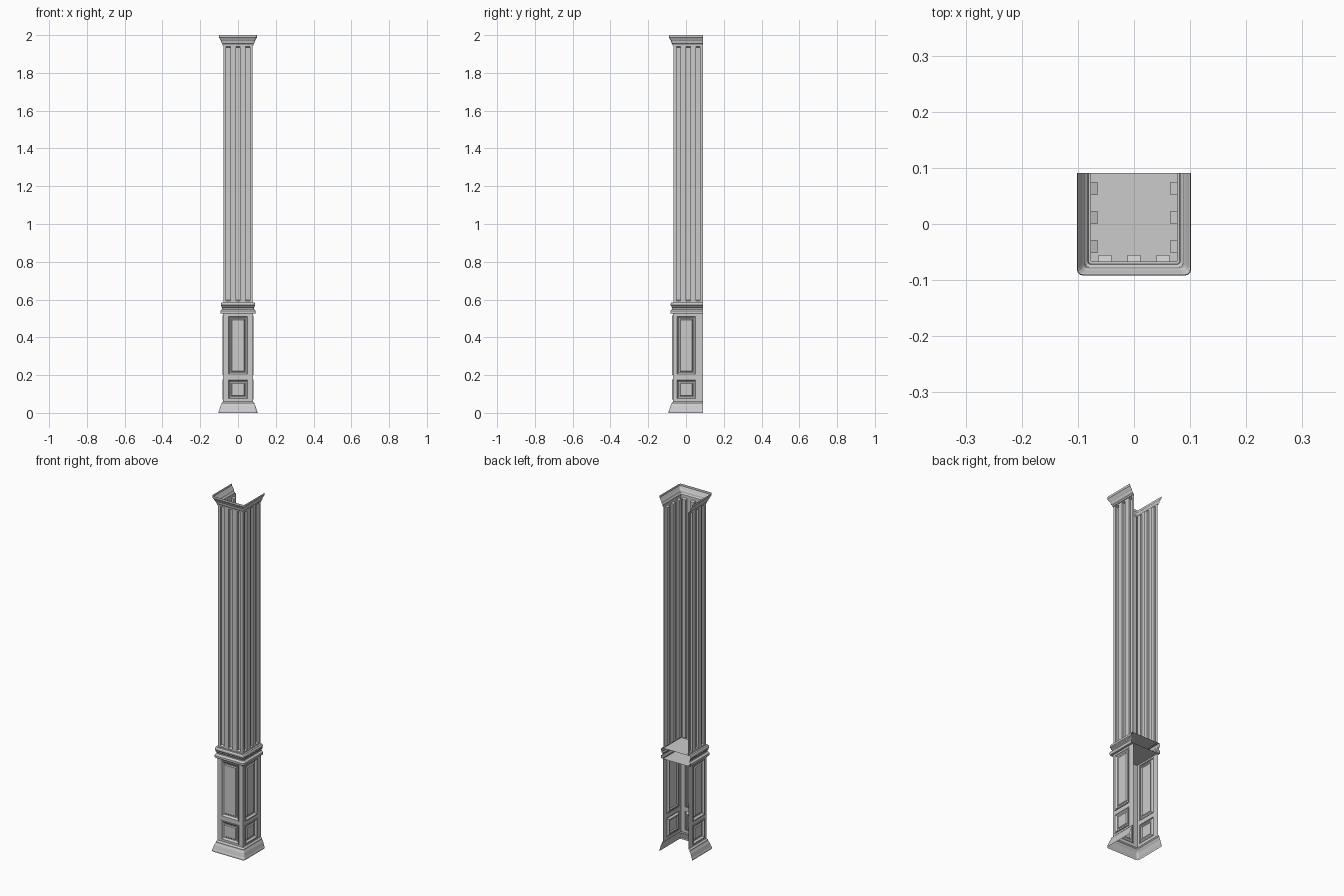
import bpy, bmesh, math

if "Cube" in bpy.data.objects:
    bpy.data.objects.remove(bpy.data.objects["Cube"])

HALF, FRONT, BACK = 0.077, -0.067, 0.091   # core shaft outline, open at the back


def finish(name, bm):
    bmesh.ops.remove_doubles(bm, verts=bm.verts, dist=0.00005)
    me = bpy.data.meshes.new(name)
    bm.to_mesh(me)
    bm.free()
    ob = bpy.data.objects.new(name, me)
    bpy.context.collection.objects.link(ob)
    return ob


def u_outline(e, r):
    """U-shaped outline pushed out by e, with rounded front corners."""
    x, y = HALF + e, FRONT - e
    right = [(x, BACK)]
    for i in range(4):
        a = math.radians(30 * i)
        right.append((x - r + r * math.cos(a), y + r - r * math.sin(a)))
    return right + [(-px, py) for px, py in reversed(right)]


def moulding(name, profile, caps=()):
    """Sweep a (z, outset) profile round the three visible sides."""
    bm = bmesh.new()
    rings = [[bm.verts.new((x, y, z)) for x, y in u_outline(e, 0.003 + max(e, 0) * 0.35)]
             for z, e in profile]
    for a, b in zip(rings, rings[1:]):
        for i in range(len(a) - 1):
            bm.faces.new((a[i + 1], a[i], b[i], b[i + 1]))
    for k in caps:
        bm.faces.new(rings[k])
    return finish(name, bm)


def wall(name, place, us, zs, steps, end_slope=0.0):
    """Flat wall cut at us / zs; every odd cell is a panel of nested (inset, depth) steps."""
    bm = bmesh.new()

    def ring(u0, u1, z0, z1, inset, d):
        s = inset + end_slope * d
        pts = [(u0 + inset, z0 + s), (u1 - inset, z0 + s),
               (u1 - inset, z1 - s), (u0 + inset, z1 - s)]
        return [bm.verts.new(place(u, z, d)) for u, z in pts]

    for i in range(len(us) - 1):
        for j in range(len(zs) - 1):
            last = ring(us[i], us[i + 1], zs[j], zs[j + 1], 0, 0)
            if i % 2 and j % 2:
                for inset, d in steps:
                    new = ring(us[i], us[i + 1], zs[j], zs[j + 1], inset, d)
                    for k in range(4):
                        m = (k + 1) % 4
                        bm.faces.new((last[k], last[m], new[m], new[k]))
                    last = new
            bm.faces.new(last)
    bmesh.ops.recalc_face_normals(bm, faces=bm.faces)
    return finish(name, bm)


def three_walls(name, e, front_us, side_us, zs, steps, slope=0.0):
    wall(name + "_front", lambda u, z, d: (u, FRONT - e + d, z), front_us, zs, steps, slope)
    for label, s in (("left", -1), ("right", 1)):
        wall(name + "_" + label, lambda u, z, d: (s * (HALF + e - d), u, z),
             side_us, zs, steps, slope)


def flute_cuts(start, end, centres, half=0.0115):
    return [start] + [c + k * half for c in centres for k in (-1, 1)] + [end]


# fluted shaft
three_walls("shaft", 0.0,
            flute_cuts(-HALF, HALF, (-0.052, 0, 0.052)),
            flute_cuts(FRONT, BACK, (-0.040, 0.0115, 0.0635)),
            [0.583, 0.592, 1.94, 1.952], [(0, 0.012)], 0.4)

# pedestal with two framed panels on each side
E = 0.002
panel = [(0.0, -0.004), (0.005, -0.004), (0.009, 0.003), (0.013, 0.006),
         (0.019, 0.006), (0.023, 0.001)]
three_walls("pedestal", E, [-HALF - E, -0.055, 0.055, HALF + E],
            [FRONT - E, -0.052, 0.056, BACK],
            [0.055, 0.07, 0.178, 0.2, 0.516, 0.53], panel)

# base skirting
moulding("base", [(0, 0.025), (0.008, 0.025), (0.014, 0.022), (0.035, 0.016),
                  (0.046, 0.010), (0.052, 0.010), (0.060, 0.002)])

# middle moulding, closed above and below
moulding("middle_moulding", [(0.525, 0.013), (0.530, 0.016), (0.539, 0.016), (0.544, 0.012),
                             (0.548, 0.007), (0.555, 0.007), (0.560, 0.011), (0.566, 0.011),
                             (0.570, 0.014), (0.578, 0.014), (0.585, 0.010)], caps=(0, -1))

# crown moulding, open on top
moulding("crown", [(1.945, 0.0), (1.945, 0.004), (1.953, 0.005), (1.958, 0.010),
                   (1.968, 0.012), (1.974, 0.016), (1.984, 0.021), (1.988, 0.024),
                   (2.0, 0.024)])
